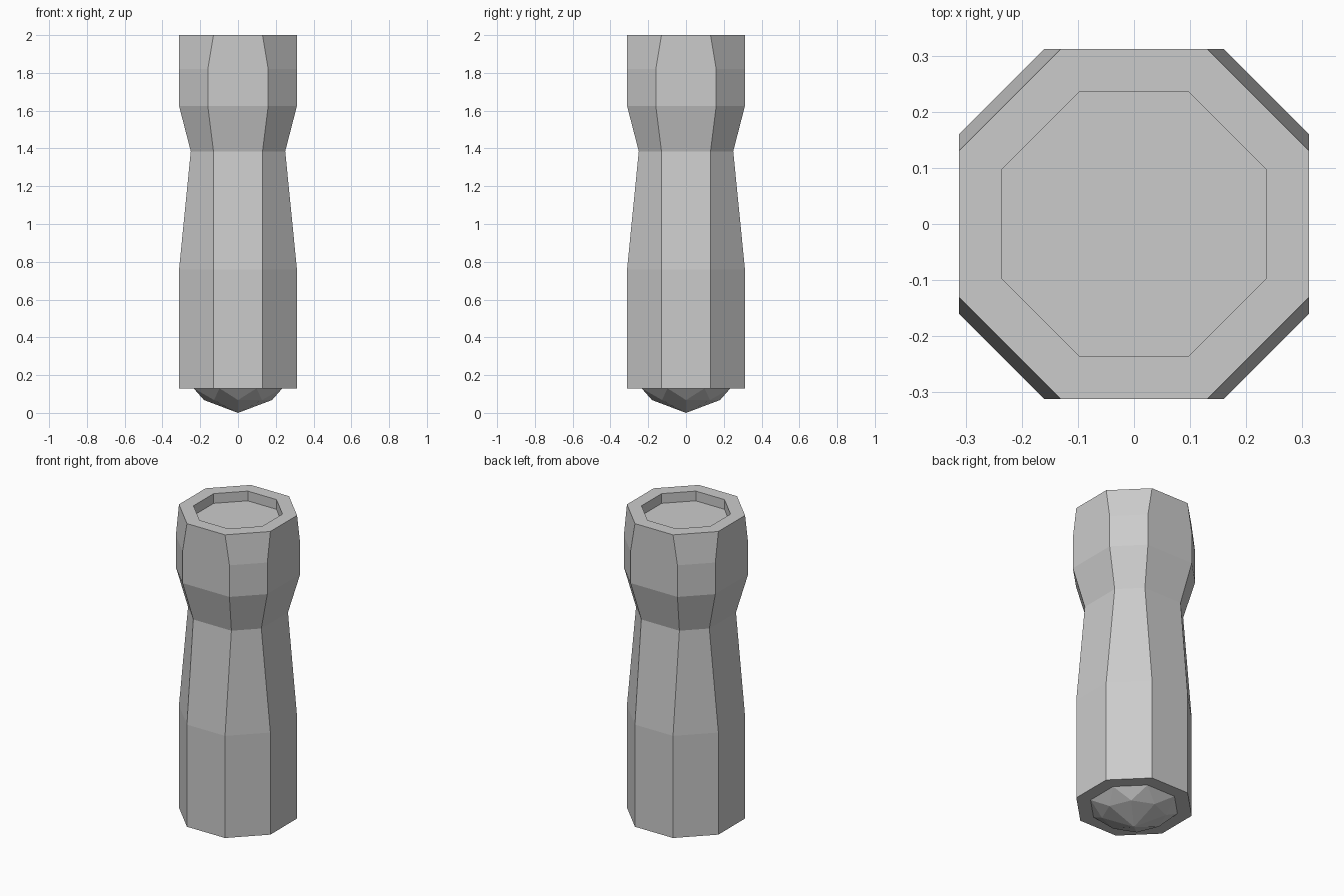
import bpy
import bmesh

cube = bpy.data.objects.get("Cube")
if cube:
    bpy.data.objects.remove(cube, do_unlink=True)

GREY = (0.6, 0.6, 0.6, 1.0)
mat = bpy.data.materials.new("plain_grey")
mat.use_nodes = True
mat.diffuse_color = GREY
mat.node_tree.nodes["Principled BSDF"].inputs["Base Color"].default_value = GREY


def octagon(bm, half, flat, z):
    """Ring of eight vertices: half width and half length of the axis-facing sides."""
    pts = [(half, -flat), (half, flat), (flat, half), (-flat, half),
           (-half, flat), (-half, -flat), (-flat, -half), (flat, -half)]
    return [bm.verts.new((x, y, z)) for x, y in pts]


def bridge(bm, low, high):
    for i in range(8):
        j = (i + 1) % 8
        bm.faces.new((low[i], low[j], high[j], high[i]))


def finish(bm, name):
    bmesh.ops.recalc_face_normals(bm, faces=bm.faces)
    mesh = bpy.data.meshes.new(name)
    bm.to_mesh(mesh)
    bm.free()
    mesh.materials.append(mat)
    obj = bpy.data.objects.new(name, mesh)
    bpy.context.collection.objects.link(obj)


# Handle and head: octagonal shell with a shallow recess in the top
bm = bmesh.new()
profile = [(0.235, 0.098, 0.13), (0.312, 0.13, 0.13), (0.312, 0.13, 0.76),
           (0.25, 0.13, 1.385), (0.312, 0.16, 1.625), (0.312, 0.16, 1.82),
           (0.312, 0.13, 2.0), (0.235, 0.098, 2.0), (0.235, 0.098, 1.94)]
rings = [octagon(bm, *p) for p in profile]
for low, high in zip(rings, rings[1:]):
    bridge(bm, low, high)
bm.faces.new(rings[-1])
bm.faces.new(rings[0])
finish(bm, "handle_body")

# Faceted button below the handle, its middle ring turned by half a side
bm = bmesh.new()
base = octagon(bm, 0.235, 0.098, 0.13)
r, d = 0.18, 0.127
ring = [bm.verts.new((x, y, 0.068)) for x, y in
        [(r, 0), (d, d), (0, r), (-d, d), (-r, 0), (-d, -d), (0, -r), (d, -d)]]
tip = bm.verts.new((0, 0, 0))
for i in range(8):
    j = (i + 1) % 8
    bm.faces.new((base[i], base[j], ring[i]))
    bm.faces.new((base[j], ring[j], ring[i]))
    bm.faces.new((ring[i], ring[j], tip))
bm.faces.new(base)
finish(bm, "end_button")
